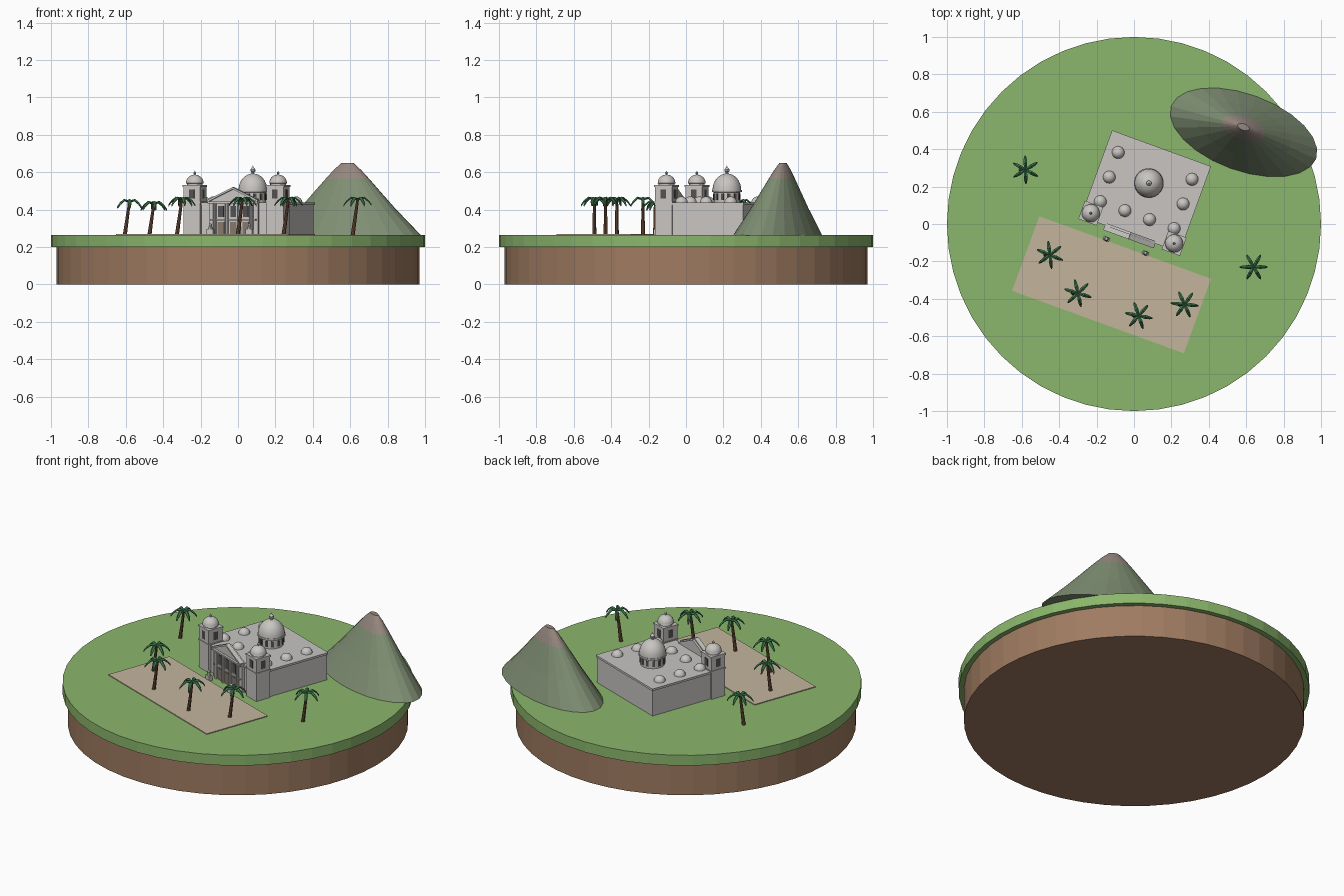
import bpy, bmesh
from math import cos, sin, pi, radians
from mathutils import Matrix, Vector

cube = bpy.data.objects.get("Cube")
if cube:
    bpy.data.objects.remove(cube)


def material(name, color):
    m = bpy.data.materials.new(name)
    m.use_nodes = True
    m.diffuse_color = (*color, 1)
    m.node_tree.nodes["Principled BSDF"].inputs["Base Color"].default_value = (*color, 1)
    return m


GRASS = material("grass green", (0.26, 0.47, 0.15))
SOIL = material("soil brown", (0.35, 0.20, 0.12))
SAND = material("plaza sand", (0.55, 0.46, 0.34))
STONE = material("pale stone", (0.58, 0.56, 0.54))
HILL = material("hill green", (0.21, 0.27, 0.17))
ROCK = material("summit rock", (0.30, 0.24, 0.21))
LEAF = material("palm green", (0.05, 0.20, 0.08))
BARK = material("palm bark", (0.17, 0.085, 0.045))
DARK = material("dark opening", (0.09, 0.085, 0.08))
TAN = material("door tan", (0.24, 0.19, 0.14))

GROUND = 0.265
TURN = Matrix.Rotation(radians(-20), 4, "Z")
CHURCH = Matrix.Translation((0.06, 0.165, 0)) @ TURN


def finish(bm, name, mats, matrix=Matrix(), smooth=False):
    bmesh.ops.recalc_face_normals(bm, faces=bm.faces)
    bm.transform(matrix)
    mesh = bpy.data.meshes.new(name)
    bm.to_mesh(mesh)
    bm.free()
    obj = bpy.data.objects.new(name, mesh)
    bpy.context.collection.objects.link(obj)
    for m in mats:
        mesh.materials.append(m)
    if smooth:
        bpy.ops.object.select_all(action="DESELECT")
        obj.select_set(True)
        bpy.context.view_layer.objects.active = obj
        bpy.ops.object.shade_smooth_by_angle(angle=radians(35))
    return obj


def box(bm, x, y, z0, z1, w, d, turn=0):
    m = (Matrix.Translation((x, y, (z0 + z1) / 2)) @ Matrix.Rotation(turn, 4, "Z")
         @ Matrix.Diagonal((w, d, z1 - z0, 1)))
    bmesh.ops.create_cube(bm, size=1, matrix=m)


def lathe(bm, profile, sides, x=0, y=0):
    rings = []
    for r, z in profile:
        if r == 0:
            rings.append([bm.verts.new((x, y, z))] * sides)
        else:
            rings.append([bm.verts.new((x + r * cos(2 * pi * i / sides),
                                        y + r * sin(2 * pi * i / sides), z))
                          for i in range(sides)])
    for a, b in zip(rings, rings[1:]):
        for i in range(sides):
            j = (i + 1) % sides
            bm.faces.new(list(dict.fromkeys((a[i], a[j], b[j], b[i]))))
    for (r, _), ring in ((profile[0], rings[0]), (profile[-1], rings[-1])):
        if r:
            bm.faces.new(ring)


def dome_profile(r, z, height, steps=8):
    arc = [(r * cos(pi / 2 * i / steps), z + height * sin(pi / 2 * i / steps))
           for i in range(steps)]
    return arc + [(0, z + height)]


def finial(bm, x, y, z, s):
    lathe(bm, [(s * r, z + s * h) for r, h in
               ((0.6, -0.3), (0.5, 0.5), (1, 0.9), (1, 1.6), (0.5, 2.2), (0.2, 2.6), (0, 3.4))],
          10, x, y)


# Island
bm = bmesh.new()
lathe(bm, [(0.97, 0), (0.97, 0.2)], 48)
finish(bm, "soil_base", [SOIL])
bm = bmesh.new()
lathe(bm, [(1, 0.2), (1, GROUND)], 48)
finish(bm, "grass_disc", [GRASS])
bm = bmesh.new()
box(bm, 0, 0, GROUND - 0.005, GROUND + 0.005, 0.977, 0.424)
finish(bm, "plaza", [SAND], Matrix.Translation((-0.12, -0.325, 0)) @ TURN)

# Mountain with a rocky summit, leaning slightly to the back
bm = bmesh.new()
lathe(bm, [(1, 0.262), (0.64, 0.41), (0.29, 0.567), (0.19, 0.61), (0.08, 0.65)], 24)
for f in bm.faces:
    f.material_index = int(f.calc_center_median().z > 0.57)
bm.transform(TURN @ Matrix.Diagonal((0.414, 0.206, 1, 1)))
for v in bm.verts:
    v.co.y += (v.co.z - GROUND) * 0.075
finish(bm, "mountain", [HILL, ROCK], Matrix.Translation((0.585, 0.49, 0)))

# Church hall with a shallow roof slab
bm = bmesh.new()
box(bm, 0, 0.01, GROUND, 0.43, 0.55, 0.48)
box(bm, 0, 0.01, 0.425, 0.438, 0.563, 0.49)
finish(bm, "church_hall", [STONE], CHURCH)

# Small roof domes
bm = bmesh.new()
spots = [(s * 0.21, y) for s in (-1, 1) for y in (-0.125, 0.015, 0.155)]
spots += [(-0.07, -0.125), (0.07, -0.125)]
for x, y in spots:
    lathe(bm, dome_profile(0.034, 0.436, 0.034, 6), 16, x, y)
finish(bm, "roof_domes", [STONE], CHURCH, True)

# Main dome on its drum
DOME_Y = 0.057
bm = bmesh.new()
lathe(bm, [(0.07, 0.43), (0.07, 0.492), (0.08, 0.494), (0.08, 0.505)]
      + dome_profile(0.077, 0.505, 0.088), 24, 0, DOME_Y)
finial(bm, 0, DOME_Y, 0.592, 0.014)
finish(bm, "main_dome", [STONE], CHURCH, True)
bm = bmesh.new()
for i in range(12):
    a = 2 * pi * i / 12
    box(bm, 0.069 * cos(a), DOME_Y + 0.069 * sin(a), 0.45, 0.485, 0.008, 0.015, a)
finish(bm, "drum_windows", [DARK], CHURCH)

# Bell towers, mirrored
for side, s in (("left", 1), ("right", -1)):
    x, y = s * 0.237, -0.2
    bm = bmesh.new()
    box(bm, x, y, GROUND, 0.525, 0.096, 0.096)
    box(bm, x, y, 0.435, 0.443, 0.104, 0.104)
    box(bm, x, y, 0.522, 0.532, 0.104, 0.104)
    finish(bm, side + "_tower", [STONE], CHURCH)
    bm = bmesh.new()
    lathe(bm, [(0.042, 0.53), (0.042, 0.54), (0.048, 0.541)]
          + dome_profile(0.047, 0.543, 0.044), 20, x, y)
    finial(bm, x, y, 0.586, 0.007)
    finish(bm, side + "_tower_dome", [STONE], CHURCH, True)
    bm = bmesh.new()
    box(bm, x, y, 0.46, 0.508, 0.1, 0.03)
    box(bm, x, y, 0.46, 0.508, 0.03, 0.1)
    finish(bm, side + "_belfry_openings", [DARK], CHURCH)

# Gabled front wall
bm = bmesh.new()
outline = [(-0.14, GROUND), (0.14, GROUND), (0.14, 0.445), (0, 0.512), (-0.14, 0.445)]
face = bm.faces.new([bm.verts.new((x, -0.247, z)) for x, z in outline])
extruded = bmesh.ops.extrude_face_region(bm, geom=[face])
bmesh.ops.translate(bm, vec=(0, 0.025, 0),
                    verts=[g for g in extruded["geom"] if isinstance(g, bmesh.types.BMVert)])
box(bm, 0, -0.25, 0.432, 0.442, 0.285, 0.022)
box(bm, 0, -0.25, 0.342, 0.349, 0.26, 0.014)
finish(bm, "gable_front", [STONE], CHURCH)

bm = bmesh.new()
for s in (-1, 1):
    m = (Matrix.Translation((s * 0.07, -0.248, 0.481))
         @ Matrix.Rotation(s * radians(25.6), 4, "Y") @ Matrix.Diagonal((0.158, 0.028, 0.01, 1)))
    bmesh.ops.create_cube(bm, size=1, matrix=m)
finish(bm, "gable_cornice", [STONE], CHURCH)

# Front columns, windows and doors
bm = bmesh.new()
for x in (-0.105, -0.035, 0.035, 0.105):
    lathe(bm, [(0.01, GROUND), (0.01, 0.434)], 10, x, -0.253)
finish(bm, "front_columns", [STONE], CHURCH, True)
windows, doors = bmesh.new(), bmesh.new()
for x in (-0.07, 0, 0.07):
    box(windows, x, -0.247, 0.36, 0.42, 0.03, 0.008)
    box(doors, x, -0.247, GROUND, 0.335, 0.036, 0.008)
finish(windows, "front_windows", [DARK], CHURCH)
finish(doors, "front_doors", [TAN], CHURCH)

# Statues on pedestals before the doors
for side, s in (("left", 1), ("right", -1)):
    bm = bmesh.new()
    box(bm, s * 0.111, -0.301, GROUND, 0.296, 0.036, 0.024)
    lathe(bm, [(0.013, 0.296), (0.009, 0.312)] + dome_profile(0.009, 0.316, 0.01, 4),
          10, s * 0.111, -0.301)
    finish(bm, side + "_statue", [STONE], CHURCH)


# Palm trees: leaning trunk and six drooping fronds
def palm(index, x, y, top):
    bm = bmesh.new()
    lathe(bm, [(0.011, GROUND), (0.007, top)], 8)
    for v in bm.verts:
        v.co.x += (v.co.z - top) * 0.14
    finish(bm, f"palm_trunk_{index}", [BARK], Matrix.Translation((x, y, 0)))
    bm = bmesh.new()
    rib = [(0, 0, 0.006), (0.035, 0.008, 0.01), (0.06, -0.012, 0.008), (0.075, -0.033, 0.003)]
    for i in range(6):
        spin = Matrix.Rotation(i * pi / 3 + 0.45 + index * 0.1, 4, "Z")
        rows = [[bm.verts.new(spin @ Vector((r, w * s, top + h + 0.006 * (s == 0))))
                 for s in (-1, 0, 1)] for r, h, w in rib]
        under = [[bm.verts.new(v.co - Vector((0, 0, 0.005))) for v in row] for row in rows]
        for layer in (rows, under):
            for a, b in zip(layer, layer[1:]):
                for k in (0, 1):
                    bm.faces.new((a[k], a[k + 1], b[k + 1], b[k]))
        for k in (0, 2):
            for j in range(len(rib) - 1):
                bm.faces.new((rows[j][k], rows[j + 1][k], under[j + 1][k], under[j][k]))
        for j in (0, -1):
            for k in (0, 1):
                bm.faces.new((rows[j][k], rows[j][k + 1], under[j][k + 1], under[j][k]))
    finish(bm, f"palm_fronds_{index}", [LEAF], Matrix.Translation((x, y, 0)))


trees = [(-0.58, 0.29, 0.443), (-0.45, -0.165, 0.432), (-0.3, -0.37, 0.455),
         (0.025, -0.49, 0.455), (0.27, -0.43, 0.455), (0.64, -0.23, 0.455)]
for n, spot in enumerate(trees, 1):
    palm(n, *spot)
